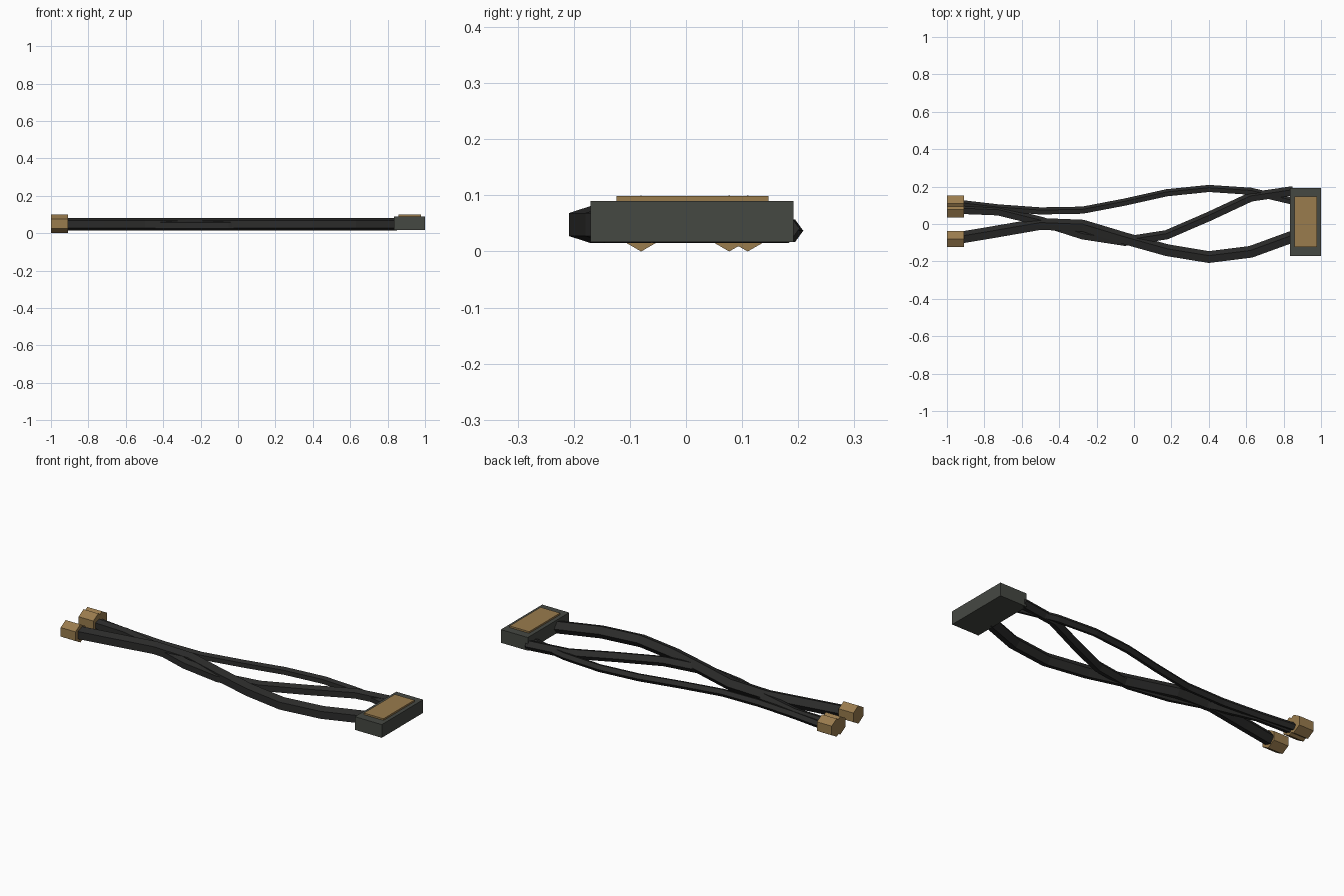
import bpy, bmesh, math
from mathutils import Vector, Matrix

if "Cube" in bpy.data.objects:
    bpy.data.objects.remove(bpy.data.objects["Cube"])


def material(name, rgb):
    m = bpy.data.materials.new(name)
    m.diffuse_color = (*rgb, 1)
    m.use_nodes = True
    m.node_tree.nodes["Principled BSDF"].inputs["Base Color"].default_value = m.diffuse_color
    return m


RUBBER = material("dark_rubber", (0.025, 0.025, 0.024))
CASING = material("grey_casing", (0.06, 0.065, 0.055))
BRASS = material("brass", (0.32, 0.20, 0.075))


def add_object(name, bm, mat):
    bmesh.ops.recalc_face_normals(bm, faces=bm.faces)
    mesh = bpy.data.meshes.new(name)
    bm.to_mesh(mesh)
    bm.free()
    mesh.materials.append(mat)
    ob = bpy.data.objects.new(name, mesh)
    bpy.context.collection.objects.link(ob)
    return ob


def box(name, lo, hi, mat):
    lo, hi = Vector(lo), Vector(hi)
    bm = bmesh.new()
    bmesh.ops.create_cube(bm, size=1, matrix=Matrix.Translation((lo + hi) / 2)
                          @ Matrix.Diagonal((*(hi - lo), 1)))
    return add_object(name, bm, mat)


def tube(name, path, radius, sides, start, mat):
    """Sweep a flat-sided section along a path lying in a horizontal plane."""
    bm = bmesh.new()
    rings = []
    for i, p in enumerate(path):
        t = (path[min(i + 1, len(path) - 1)] - path[max(i - 1, 0)]).normalized()
        side = Vector((-t.y, t.x, 0))
        ring = []
        for k in range(sides):
            a = start + math.tau * k / sides
            ring.append(bm.verts.new(p + radius * (side * math.cos(a) + Vector((0, 0, math.sin(a))))))
        rings.append(ring)
    for a, b in zip(rings, rings[1:]):
        for k in range(sides):
            n = (k + 1) % sides
            bm.faces.new((a[k], a[n], b[n], b[k]))
    bm.faces.new(rings[0])
    bm.faces.new(rings[-1])
    return add_object(name, bm, mat)


# Cables: sideways positions at even steps along x, radius, height
cables = {
    "thick": ([-0.08, -0.042, -0.003, -0.012, -0.08, -0.143, -0.18, -0.152, -0.07], 0.035, 0.048),
    "medium": ([0.077, 0.068, 0.012, -0.06, -0.095, -0.06, 0.037, 0.142, 0.175], 0.0275, 0.041),
    "thin": ([0.11, 0.084, 0.068, 0.072, 0.115, 0.165, 0.188, 0.173, 0.12], 0.021, 0.037),
}
for name, (ys, radius, z) in cables.items():
    path = [Vector((-0.95 + 0.225 * i, y, z)) for i, y in enumerate(ys)]
    tube(name + "_cable", path, radius, 5, 0, RUBBER)
    # Hexagonal end cap
    cap = [Vector((x, ys[0], 0.05)) for x in (-1.0, -0.91)]
    tube(name + "_end_cap", cap, 0.05, 6, math.pi / 2, BRASS)

# Junction block with inset top plate
box("junction_block", (0.835, -0.17, 0.017), (1.0, 0.192, 0.09), CASING)
box("top_plate", (0.858, -0.124, 0.08), (0.978, 0.147, 0.099), BRASS)
